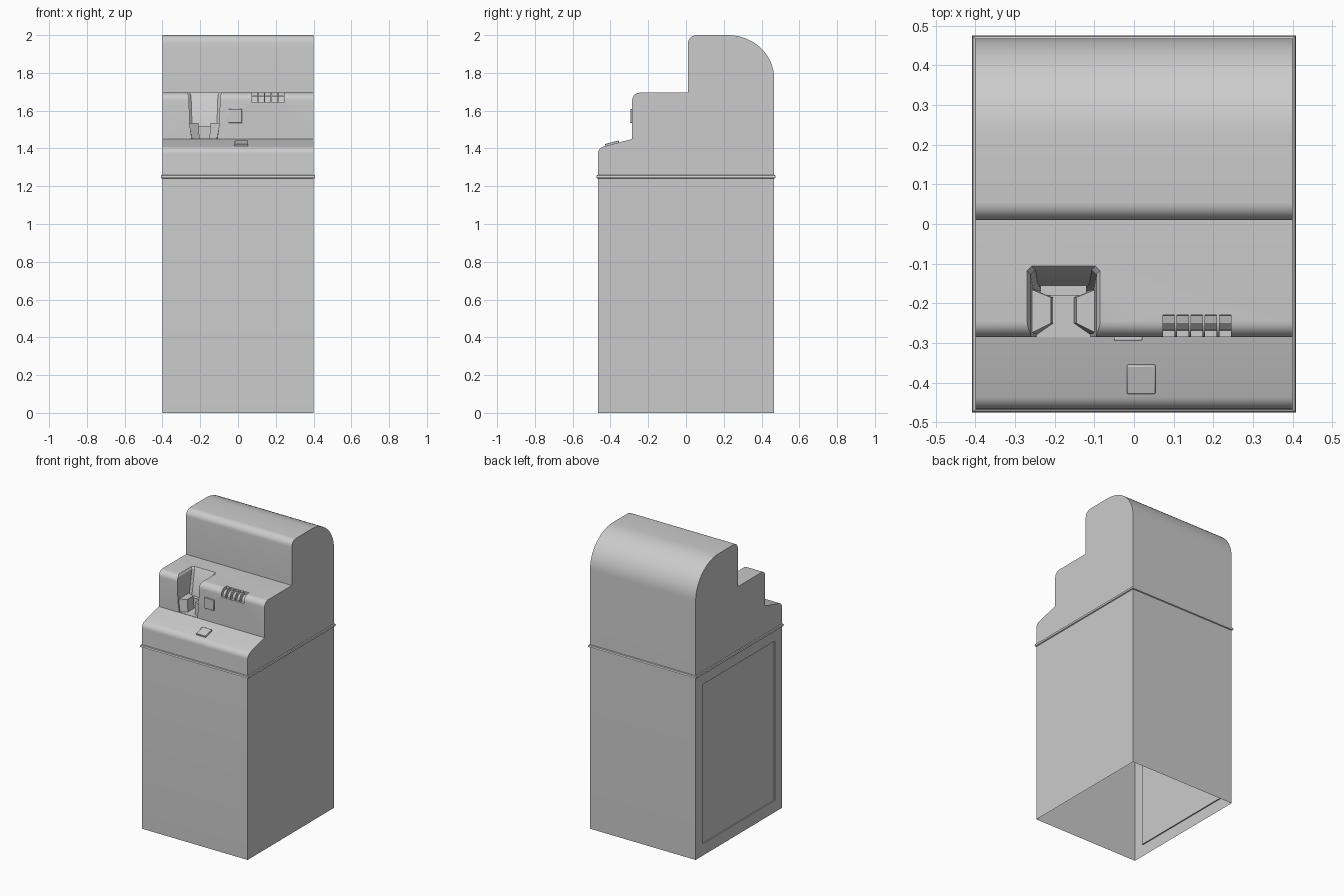
import bpy, bmesh
from math import sin, cos, pi, radians, atan2
from mathutils import Matrix, Vector

if "Cube" in bpy.data.objects:
    bpy.data.objects.remove(bpy.data.objects["Cube"])

CX = -0.1775            # centre of the dispensing notch
HX, HY = 0.40, 0.467    # half width and half depth of the cabinet


def loft(name, loops, caps=True):
    """Skin a list of equal-length point loops."""
    bm = bmesh.new()
    rings = [[bm.verts.new(p) for p in loop] for loop in loops]
    n = len(rings[0])
    for a, b in zip(rings, rings[1:]):
        for i in range(n):
            j = (i + 1) % n
            bm.faces.new((a[i], a[j], b[j], b[i]))
    if caps:
        bm.faces.new(rings[0][::-1])
        bm.faces.new(rings[-1])
    bmesh.ops.recalc_face_normals(bm, faces=bm.faces)
    me = bpy.data.meshes.new(name)
    bm.to_mesh(me)
    bm.free()
    ob = bpy.data.objects.new(name, me)
    bpy.context.collection.objects.link(ob)
    return ob


def prism_x(name, yz, x0, x1):
    return loft(name, [[(x, y, z) for y, z in yz] for x in (x0, x1)])


def box(name, lo, hi):
    yz = [(lo[1], lo[2]), (hi[1], lo[2]), (hi[1], hi[2]), (lo[1], hi[2])]
    return prism_x(name, yz, lo[0], hi[0])


def arc(cy, cz, ry, rz, a0, a1, n):
    return [(cy + ry * cos(radians(a0 + (a1 - a0) * i / n)),
             cz + rz * sin(radians(a0 + (a1 - a0) * i / n))) for i in range(n + 1)]


def rect(hx, hy, z):
    return [(-hx, -hy, z), (hx, -hy, z), (hx, hy, z), (-hx, hy, z)]


def smooth(ob):
    bpy.ops.object.select_all(action='DESELECT')
    ob.select_set(True)
    bpy.context.view_layer.objects.active = ob
    bpy.ops.object.shade_smooth_by_angle(angle=radians(30))


# cabinet: stepped side profile extruded across the width
profile = [(-HY, 0)]
profile += arc(-0.424, 1.37, 0.043, 0.042, 180, 105, 6)
profile += [(-0.285, 1.45)]
profile += arc(-0.245, 1.655, 0.04, 0.04, 180, 90, 7)
profile += [(0.01, 1.695)]
profile += arc(0.055, 1.955, 0.045, 0.045, 180, 90, 7)
profile += arc(HY - 0.245, 1.77, 0.245, 0.23, 90, 0, 14)
profile += [(HY, 0)]
cabinet = prism_x("cabinet", profile, -HX, HX)

# notch cutter: tapered pocket, open at the front
cutters = []
levels = [(0.0925, -0.105, 1.72), (0.0925, -0.105, 1.696), (0.083, -0.115, 1.682),
          (0.078, -0.148, 1.53), (0.068, -0.165, 1.452)]
cutters.append(loft("notch_cutter", [
    [(CX - h, -0.33, z), (CX + h, -0.33, z), (CX + h, b + 0.012 * -1, z),
     (CX + h - 0.012, b, z), (CX - h + 0.012, b, z), (CX - h, b - 0.012, z)]
    for h, b, z in levels]))

# slot cutters along the rounded shelf edge
slot = [(-0.31, 1.642), (-0.268, 1.642), (-0.264, 1.658), (-0.25, 1.672),
        (-0.23, 1.677), (-0.228, 1.72), (-0.31, 1.72)]
for i in range(5):
    x = 0.073 + i * 0.0355
    cutters.append(prism_x("slot_cutter", slot, x, x + 0.029))

# shallow service-door recess on the left side
cutters.append(box("door_cutter", (-0.45, -0.39, 0.08), (-HX + 0.008, 0.385, 1.17)))

for c in cutters:
    c.hide_render = True
    m = cabinet.modifiers.new("cut", 'BOOLEAN')
    m.operation = 'DIFFERENCE'
    m.solver = 'EXACT'
    m.object = c
dg = bpy.context.evaluated_depsgraph_get()
mesh = bpy.data.meshes.new_from_object(cabinet.evaluated_get(dg))
cabinet.modifiers.clear()
cabinet.data = mesh
for c in cutters:
    bpy.data.objects.remove(c)

# open underside
bm = bmesh.new()
bm.from_mesh(mesh)
bottom = [f for f in bm.faces if all(v.co.z < 0.001 for v in f.verts)]
bmesh.ops.delete(bm, geom=bottom, context='FACES')
bm.to_mesh(mesh)
bm.free()
smooth(cabinet)

# thin trim band where the head meets the base
loft("trim_band", [rect(HX + o, HY + o, z) for o, z in
                   ((0, 1.24), (0.006, 1.243), (0.008, 1.25), (0.006, 1.257), (0, 1.26))], caps=False)

# notch interior: rear ledge and two mirrored guides
box("notch_ledge", (CX - 0.058, -0.18, 1.45), (CX + 0.058, -0.155, 1.52))
for side, label in ((-1, "left"), (1, "right")):
    low = [(0.07, -0.165), (0.026, -0.185), (0.026, -0.25), (0.066, -0.278)]
    top = [(0.08, -0.165), (0.032, -0.185), (0.032, -0.25), (0.08, -0.274)]
    loft("notch_guide_" + label, [[(CX + side * x, y, z) for x, y in pts]
                                  for pts, z in ((low, 1.45), (top, 1.535))])


# push buttons: small bevelled plates
def button(name, size, loc, tilt=0):
    sx, sy, sz = (s / 2 for s in size)
    ob = box(name, (-sx, -sy, -sz), (sx, sy, sz))
    ob.location = loc
    ob.rotation_euler.x = tilt
    b = ob.modifiers.new("bevel", 'BEVEL')
    b.width = 0.003
    b.segments = 2
    smooth(ob)


button("front_button", (0.072, 0.016, 0.074), (-0.015, -0.286, 1.572))
button("slope_button", (0.072, 0.074, 0.016), (0.018, -0.391, 1.425), atan2(0.04, 0.15))
